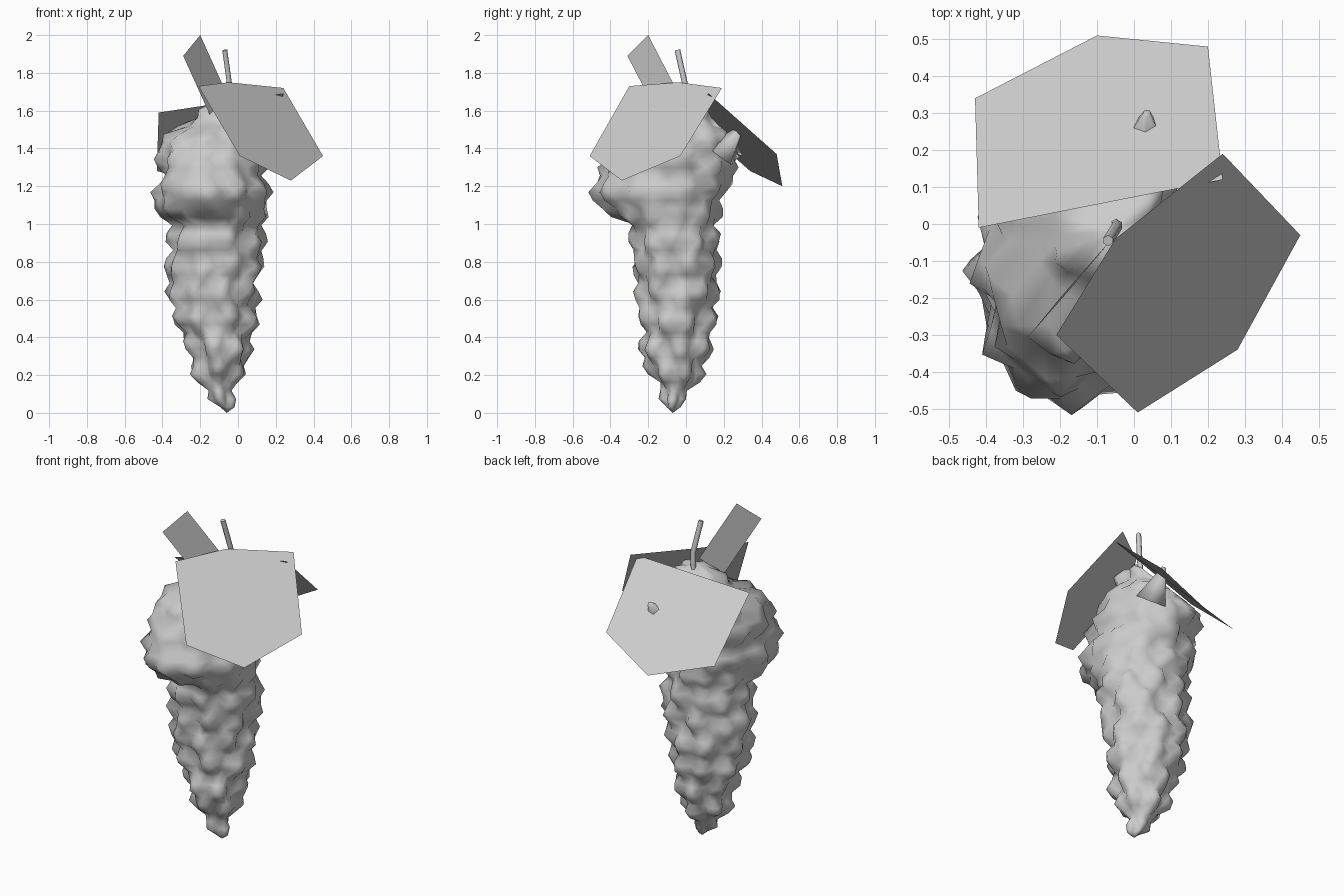
import bpy, bmesh, math, random
from mathutils import Vector

random.seed(7)
cube = bpy.data.objects.get("Cube")
if cube:
    bpy.data.objects.remove(cube)

grey = bpy.data.materials.new("plain grey")
grey.use_nodes = True
colour = (0.6, 0.6, 0.6, 1)
grey.diffuse_color = colour
grey.node_tree.nodes["Principled BSDF"].inputs["Base Color"].default_value = colour


def finish(name, bm):
    """Turn a bmesh into a smooth shaded object."""
    mesh = bpy.data.meshes.new(name)
    bm.to_mesh(mesh)
    bm.free()
    mesh.materials.append(grey)
    for face in mesh.polygons:
        face.use_smooth = True
    obj = bpy.data.objects.new(name, mesh)
    bpy.context.collection.objects.link(obj)
    return obj


def sheet(name, corners):
    """Thin flat leaf from its outline."""
    bm = bmesh.new()
    verts = [bm.verts.new(c) for c in corners]
    face = bm.faces.new(verts)
    face.normal_update()
    if face.normal.z < 0:
        face.normal_flip()
    return finish(name, bm)


# Outline of the fruit cluster: height, left, right, front, back
OUTLINE = [
    (0.03, -.12, -.01, -.13, -.02),
    (0.1, -.2, .01, -.16, .05),
    (0.2, -.27, .05, -.22, .12),
    (0.35, -.3, .1, -.27, .16),
    (0.5, -.38, .13, -.28, .19),
    (0.7, -.41, .14, -.3, .21),
    (0.85, -.4, .18, -.31, .21),
    (1.0, -.39, .16, -.35, .2),
    (1.12, -.46, .19, -.5, .22),
    (1.25, -.43, .2, -.49, .28),
    (1.4, -.44, .18, -.4, .31),
    (1.5, -.38, .15, -.32, .31),
    (1.6, -.25, .12, -.2, .22),
    (1.67, -.15, .06, -.1, .1),
]


def outline_at(z):
    """Centre and radii of the cluster at a height."""
    for a, b in zip(OUTLINE, OUTLINE[1:]):
        if z <= b[0]:
            t = max(0, (z - a[0]) / (b[0] - a[0]))
            left, right, front, back = [p + (q - p) * t for p, q in zip(a[1:], b[1:])]
            break
    return (left + right) / 2, (front + back) / 2, (right - left) / 2, (back - front) / 2


def surface(z, angle, inset=0):
    cx, cy, rx, ry = outline_at(z)
    corner = max(0, math.cos(angle - math.radians(225))) ** 2
    swell = 1 + .12 * corner * (1.0 < z < 1.5)
    inset = min(inset, rx * .5)
    return Vector((cx + (rx * swell - inset) * math.cos(angle),
                   cy + (ry * swell - inset) * math.sin(angle), z))


# Berry centres: staggered rows around the outline
berries = []
ROWS = 12
for row in range(ROWS):
    z = .07 + row * .14
    _, _, rx, ry = outline_at(z)
    count = max(4, round(math.pi * (rx + ry) / .18))
    for k in range(count):
        angle = math.tau * (k + row % 2 / 2 + random.uniform(-.2, .2)) / count
        berries.append(surface(z + random.uniform(-.03, .03), angle))

# Fruit cluster: lofted rings that dip between the berries, kept under the leaves
bm = bmesh.new()
SEGMENTS, RINGS = 26, 38
rings = []
for i in range(RINGS):
    level = .03 + 1.62 * i / (RINGS - 1)
    ring = []
    for j in range(SEGMENTS):
        angle = math.tau * (j + i % 2 / 2) / SEGMENTS
        outer = surface(level, angle)
        gap = min((outer - b).length for b in berries)
        co = surface(level, angle, .085 * min(1, gap / .105) ** 1.4)
        under_back = 1.69 + .345 * co.x - .956 * co.y
        under_front = 1.76 - .897 * co.x + .822 * co.y
        co.z = min(co.z, under_back, under_front)
        ring.append(bm.verts.new(co))
    rings.append(ring)
for low, high in zip(rings, rings[1:]):
    for j in range(SEGMENTS):
        k = (j + 1) % SEGMENTS
        bm.faces.new((low[j], low[k], high[k], high[j]))
for ring, tip in ((rings[0], (-.06, -.07, 0)), (rings[-1], (-.06, -.02, 1.66))):
    point = bm.verts.new(tip)
    for j in range(SEGMENTS):
        bm.faces.new((ring[j], ring[(j + 1) % SEGMENTS], point))
bmesh.ops.triangulate(bm, faces=bm.faces[:])
bmesh.ops.recalc_face_normals(bm, faces=bm.faces[:])
finish("fruit_cluster", bm)

# Single berry poking through the back leaf
bm = bmesh.new()
bmesh.ops.create_cone(bm, cap_ends=True, segments=5, radius1=.09, radius2=.012, depth=.2)
turn = Vector((.05, .6, .8)).to_track_quat("Z", "Y")
for v in bm.verts:
    v.co = turn @ v.co + Vector((.03, .24, 1.44))
finish("berry_tip", bm)

# Leaves
sheet("front_leaf", [(-.21, -.3, 1.73), (-.05, -.04, 1.75), (.24, .19, 1.72),
                     (.45, -.03, 1.36), (.28, -.34, 1.23), (.01, -.51, 1.36)])
sheet("back_leaf", [(-.42, -.01, 1.59), (-.43, .34, 1.28), (-.1, .51, 1.2),
                    (.2, .48, 1.37), (.24, .12, 1.69)])
sheet("upright_leaf", [(-.2, -.2, 2), (-.29, -.31, 1.89),
                       (-.15, -.15, 1.58), (-.06, -.04, 1.69)])

# Stem: bent tube running down into the cluster
curve = bpy.data.curves.new("stem", "CURVE")
curve.dimensions = "3D"
curve.bevel_depth = .015
curve.bevel_resolution = 1
curve.use_fill_caps = True
path = [(-.07, -.045, 1.92), (-.045, -.005, 1.74), (-.05, 0, 1.6)]
spline = curve.splines.new("POLY")
spline.points.add(len(path) - 1)
for p, co in zip(spline.points, path):
    p.co = (*co, 1)
curve.materials.append(grey)
stem = bpy.data.objects.new("stem", curve)
bpy.context.collection.objects.link(stem)
